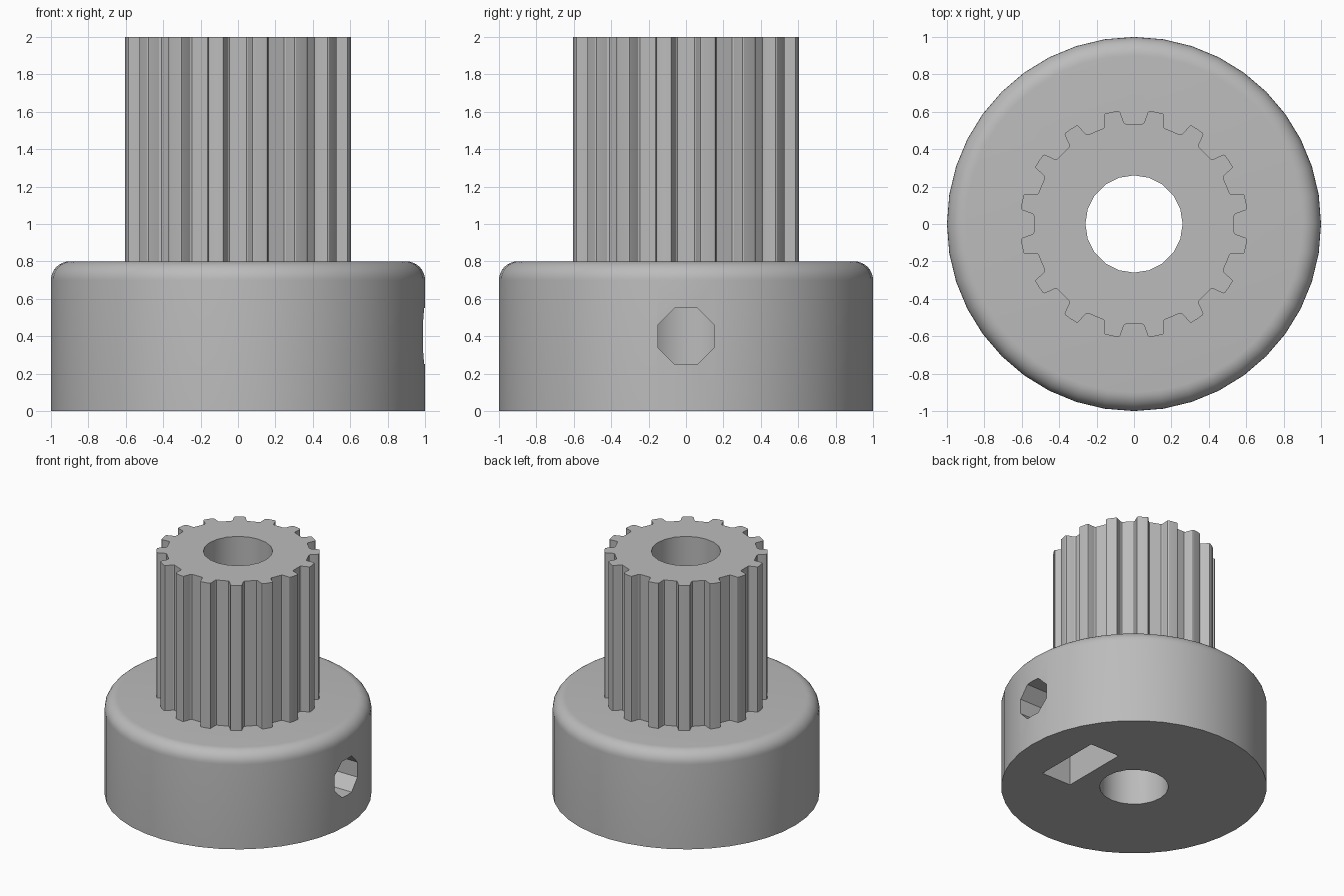
import bpy, bmesh, math
from mathutils import Matrix, Vector

cube = bpy.data.objects.get("Cube")
if cube:
    bpy.data.objects.remove(cube, do_unlink=True)

GREY = (0.5, 0.5, 0.5, 1)
mat = bpy.data.materials.new("plain grey")
mat.use_nodes = True
mat.diffuse_color = GREY
mat.node_tree.nodes["Principled BSDF"].inputs["Base Color"].default_value = GREY


def finish(name, bm):
    bmesh.ops.recalc_face_normals(bm, faces=bm.faces)
    mesh = bpy.data.meshes.new(name)
    bm.to_mesh(mesh)
    bm.free()
    mesh.materials.append(mat)
    obj = bpy.data.objects.new(name, mesh)
    bpy.context.collection.objects.link(obj)
    return obj


def prism(name, outline, bottom, top, matrix=Matrix()):
    """Extrude a flat outline along local z, then place it."""
    bm = bmesh.new()
    face = bm.faces.new([bm.verts.new((x, y, bottom)) for x, y in outline])
    ext = bmesh.ops.extrude_face_region(bm, geom=[face])
    verts = [g for g in ext["geom"] if isinstance(g, bmesh.types.BMVert)]
    bmesh.ops.translate(bm, vec=(0, 0, top - bottom), verts=verts)
    bm.transform(matrix)
    return finish(name, bm)


def ring(radius, sides, turn=0.0):
    step = math.tau / sides
    return [(radius * math.cos(i * step + turn), radius * math.sin(i * step + turn))
            for i in range(sides)]


def lathe(name, profile, sides):
    """Closed solid of revolution with flat end caps."""
    bm = bmesh.new()
    loops = [[bm.verts.new((x, y, z)) for x, y in ring(r, sides)] for r, z in profile]
    for low, high in zip(loops, loops[1:]):
        for i in range(sides):
            j = (i + 1) % sides
            bm.faces.new((low[i], low[j], high[j], high[i]))
    bm.faces.new(loops[0])
    bm.faces.new(loops[-1])
    return finish(name, bm)


def cut(obj, cutters):
    bpy.context.view_layer.objects.active = obj
    for cutter in cutters:
        mod = obj.modifiers.new("cut", "BOOLEAN")
        mod.operation = "DIFFERENCE"
        mod.solver = "EXACT"
        mod.object = cutter
        bpy.ops.object.modifier_apply(modifier=mod.name)


# Hub with a rounded top rim
FILLET, STEPS = 0.1, 8
profile = [(1, 0)]
for i in range(STEPS + 1):
    a = math.pi / 2 * i / STEPS
    profile.append((1 - FILLET + FILLET * math.cos(a), 0.8 - FILLET + FILLET * math.sin(a)))
hub = lathe("hub", profile, 40)

# Toothed barrel: half a groove is mirrored, then repeated around the axis
TEETH, TIP = 16, 0.61
half_groove = [(0.045, 0.535), (0.054, 0.542), (0.073, 0.594), (0.077, 0.601), (0.085, 0.604)]
tip_points = [(TIP * math.sin(a), TIP * math.cos(a))
              for a in (math.radians(8.6), math.radians(11.25))]
sector = [(-x, y) for x, y in reversed(half_groove + tip_points[:1])]
sector += half_groove + tip_points
outline = []
for k in range(TEETH):
    turn = Matrix.Rotation(-math.tau * k / TEETH, 2)
    outline += [tuple(turn @ Vector(p)) for p in sector]
barrel = prism("toothed_barrel", outline, 0.8, 2)

# Shaft bore, screw hole and captive nut pocket
bore = prism("bore_cutter", ring(0.26, 20), -0.1, 2.1)
# Local x, y, z become y, z, x
sideways = Matrix(((0, 0, 1, 0), (1, 0, 0, 0), (0, 1, 0, 0.4), (0, 0, 0, 1)))
screw = prism("screw_cutter", ring(0.162, 8, math.pi / 8), 0, 1.2, sideways)
pocket = [(-0.285, -0.5), (0.285, -0.5), (0.285, 0.19), (0, 0.355), (-0.285, 0.19)]
nut = prism("nut_cutter", pocket, 0.39, 0.66, sideways)

cut(hub, [bore, screw, nut])
cut(barrel, [bore])
for cutter in (bore, screw, nut):
    bpy.data.objects.remove(cutter, do_unlink=True)

# Smooth the round walls, keep the edges crisp
bpy.ops.object.select_all(action="DESELECT")
for obj in (hub, barrel):
    obj.select_set(True)
bpy.context.view_layer.objects.active = hub
bpy.ops.object.shade_smooth_by_angle(angle=math.radians(25))
